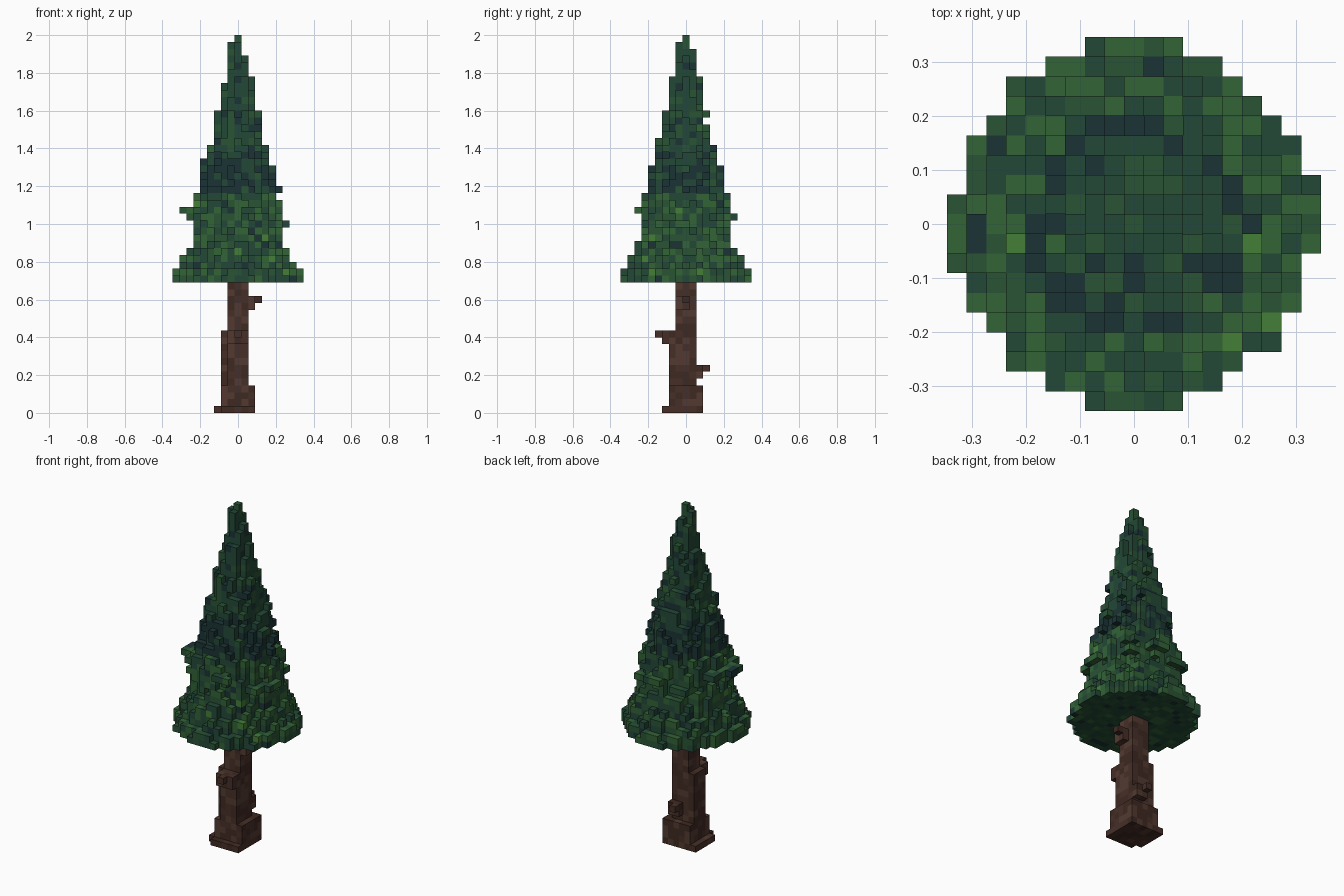
import bpy, bmesh, math, random

if "Cube" in bpy.data.objects:
    bpy.data.objects.remove(bpy.data.objects["Cube"])

random.seed(11)
V = 2 / 55  # voxel edge length


def lin(c):
    return c / 12.92 if c <= 0.04045 else ((c + 0.055) / 1.055) ** 2.4


def material(name, hexcol):
    m = bpy.data.materials.new(name)
    rgb = [lin(int(hexcol[i:i + 2], 16) / 255) for i in (0, 2, 4)]
    m.diffuse_color = (*rgb, 1)
    m.use_nodes = True
    m.node_tree.nodes["Principled BSDF"].inputs["Base Color"].default_value = m.diffuse_color
    return m


GREENS = [material("needle_%d" % i, h) for i, h in
          enumerate(["1b3335", "234837", "295334", "326336", "437f37"])]
BROWNS = [material("bark_%d" % i, h) for i, h in
          enumerate(["3e2821", "472f28", "523a30"])]

DIRS = [((1, 0, 0), [(1, 0, 0), (1, 1, 0), (1, 1, 1), (1, 0, 1)]),
        ((-1, 0, 0), [(0, 1, 0), (0, 0, 0), (0, 0, 1), (0, 1, 1)]),
        ((0, 1, 0), [(1, 1, 0), (0, 1, 0), (0, 1, 1), (1, 1, 1)]),
        ((0, -1, 0), [(0, 0, 0), (1, 0, 0), (1, 0, 1), (0, 0, 1)]),
        ((0, 0, 1), [(0, 0, 1), (1, 0, 1), (1, 1, 1), (0, 1, 1)]),
        ((0, 0, -1), [(0, 1, 0), (1, 1, 0), (1, 0, 0), (0, 0, 0)])]


def voxel_object(name, cells, mats, hidden=()):
    """Mesh the exposed faces of a {cell: material index} dictionary."""
    bm = bmesh.new()
    verts = {}
    for (x, y, z), mi in cells.items():
        for (dx, dy, dz), quad in DIRS:
            n = (x + dx, y + dy, z + dz)
            if n in cells or n in hidden:
                continue
            ring = []
            for a, b, c in quad:
                k = (x + a, y + b, z + c)
                if k not in verts:
                    verts[k] = bm.verts.new(((k[0] - .5) * V, (k[1] - .5) * V, k[2] * V))
                ring.append(verts[k])
            bm.faces.new(ring).material_index = mi
    me = bpy.data.meshes.new(name)
    bm.to_mesh(me)
    bm.free()
    for m in mats:
        me.materials.append(m)
    ob = bpy.data.objects.new(name, me)
    bpy.context.collection.objects.link(ob)


# Trunk: stacked boxes from flared foot to thin top, plus branch stubs
trunk = {}


def box(x0, x1, y0, y1, z0, z1):
    for x in range(x0, x1 + 1):
        for y in range(y0, y1 + 1):
            for z in range(z0, z1 + 1):
                trunk[x, y, z] = random.choices((0, 1, 2), (4, 4, 2))[0]


box(-3, 2, -3, 2, 0, 0)
del trunk[-3, -3, 0]
box(-2, 2, -2, 2, 1, 3)
box(-2, 1, -2, 1, 4, 11)
for z in range(4, 12):
    del trunk[-2, -2, z]     # notched front left corner
box(-1, 1, -1, 1, 12, 18)
box(2, 2, -1, 0, 15, 16)     # stub on the right
box(3, 3, 0, 0, 16, 16)
box(-1, 1, -3, -3, 10, 11)   # stub on the front
box(0, 0, -4, -4, 11, 11)
box(0, 1, 2, 2, 5, 6)        # stub on the back
box(0, 0, 3, 3, 6, 6)

# Foliage: one ragged disc per layer
RADII = [9.25, 9.2, 8.5, 8.1, 7.5, 7.1, 6.7, 6.5, 6.5, 6.6, 6.7, 6.5, 6.3, 5.9, 5.5, 5.3,
         5.2, 5.0, 4.6, 4.4, 4.2, 3.9, 3.6, 3.4, 3.3, 3.1, 2.8, 2.5, 2.3, 2.25,
         1.9, 1.5, 1.45, 1, 1, 0]
jitter = {}
leaves = {}


def leaf_colour(z, edge):
    if 32 <= z <= 37:
        w = (5, 4, 1, 0, 0)
    elif z > 37:
        w = (1.2, 7, 2, 0.1, 0)
    elif edge:
        w = (0.6, 4, 4, 3.5, 0.25)
    else:
        w = (1, 6, 4, 1.5, 0)
    return random.choices(range(5), w)[0]


for i, r in enumerate(RADII):
    z = 19 + i
    rough = 0.1 if i < 2 else 0.7 if r > 2.3 else 0.3 if r > 0 else 0
    for x in range(-9, 10):
        for y in range(-9, 10):
            d = math.hypot(x, y)
            key = (x, y, (z + x + y) // 2)
            j = jitter.setdefault(key, random.uniform(-1, 0.25))
            if d <= max(r + j * rough, min(r, 1)):
                leaves[x, y, z] = leaf_colour(z, d > r - 1)
for c in ((1, 0, 52), (1, 0, 53), (0, 1, 53)):
    leaves.pop(c, None)

# Protruding twig clumps around the waist
for k in range(9):
    a = k * math.tau / 9 + random.uniform(-.2, .2)
    z = random.choice((27, 28, 29))
    for step in range(5, 8):
        x, y = round(step * math.cos(a)), round(step * math.sin(a))
        for s in (-1, 0, 1):
            c = (x + s * (abs(y) > abs(x)), y + s * (abs(x) >= abs(y)), z)
            if math.hypot(c[0], c[1]) < 7.7:
                leaves.setdefault(c, leaf_colour(25, True))
for y in (0, -1, -2):
    for x, z in ((-8, 29), (-7, 29), (-7, 28)):
        leaves[x, y, z] = random.choice((0, 2, 3))

voxel_object("trunk", trunk, BROWNS, leaves)
voxel_object("foliage", leaves, GREENS, trunk)
